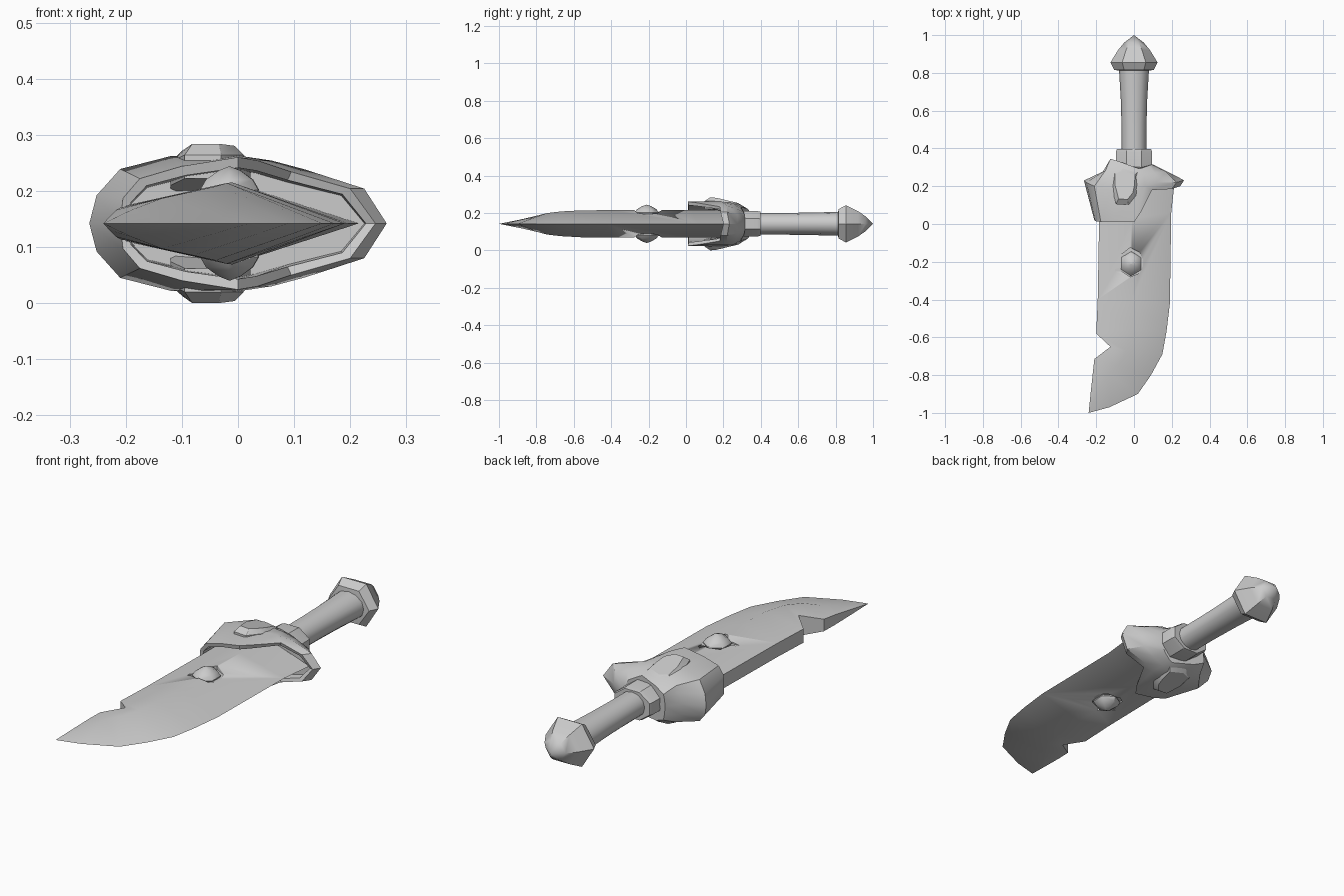
import bpy, bmesh
from math import sin, cos, pi, radians

MID = 0.142  # height of the symmetry plane


def loft(name, rings, angle=35):
    """Skin closed rings of equal length, cap both ends, shade by angle."""
    bm = bmesh.new()
    rows = [[bm.verts.new((x, y, z + MID)) for x, y, z in r] for r in rings]
    n = len(rows[0])
    for a, b in zip(rows, rows[1:]):
        for i in range(n):
            j = (i + 1) % n
            bm.faces.new((a[i], a[j], b[j], b[i]))
    bm.faces.new(rows[0])
    bm.faces.new(rows[-1])
    bmesh.ops.remove_doubles(bm, verts=bm.verts, dist=0.0005)
    bmesh.ops.recalc_face_normals(bm, faces=bm.faces)
    me = bpy.data.meshes.new(name)
    bm.to_mesh(me)
    bm.free()
    ob = bpy.data.objects.new(name, me)
    bpy.context.collection.objects.link(ob)
    bpy.ops.object.select_all(action='DESELECT')
    bpy.context.view_layer.objects.active = ob
    ob.select_set(True)
    bpy.ops.object.shade_smooth_by_angle(angle=radians(angle))
    return ob


def turned(name, sides, profile, angle=35, turn=0):
    """Elliptical rings along y from (y, half width, half height)."""
    ang = [2 * pi * i / sides + turn for i in range(sides)]
    return loft(name, [[(w * cos(a), y, h * sin(a)) for a in ang]
                       for y, w, h in profile], angle)


def prism(name, outline, levels, angle=30):
    """Stack an xy outline at (z, scale) levels about its centre."""
    cx = sum(p[0] for p in outline) / len(outline)
    cy = sum(p[1] for p in outline) / len(outline)
    return loft(name, [[(cx + (x - cx) * s, cy + (y - cy) * s, z)
                        for x, y in outline] for z, s in levels], angle)


# Blade stations: spine (x, y, half thickness), ridge (x, y, half), edge (x, y)
stations = [
    ((-0.185, 0.22, 0.032), (-0.01, 0.22, 0.073), (0.215, 0.22)),
    ((-0.185, 0.00, 0.032), (-0.01, 0.03, 0.073), (0.197, 0.06)),
    ((-0.192, -0.40, 0.032), (-0.01, -0.40, 0.073), (0.19, -0.42)),
    ((-0.200, -0.58, 0.032), (-0.02, -0.56, 0.072), (0.172, -0.57)),
    ((-0.125, -0.65, 0.048), (-0.04, -0.67, 0.066), (0.15, -0.69)),
    ((-0.210, -0.715, 0.028), (-0.08, -0.745, 0.057), (0.09, -0.80)),
    ((-0.217, -0.78, 0.024), (-0.135, -0.79, 0.045), (0.02, -0.90)),
    ((-0.229, -0.89, 0.012), (-0.19, -0.88, 0.024), (-0.13, -0.97)),
    ((-0.24, -1.0, 0), (-0.24, -1.0, 0), (-0.24, -1.0)),
]
blade = loft("blade", [[s, r, (*e, 0), (r[0], r[1], -r[2]), (s[0], s[1], -s[2])]
                       for s, r, e in stations], 38)

# Shallow socket with a crack around each gem
socket = [(-0.065, -0.16), (-0.02, -0.125), (0.03, -0.15), (0.055, -0.205),
          (0.03, -0.26), (-0.02, -0.28), (-0.065, -0.25), (-0.145, -0.257),
          (-0.075, -0.23)]
gem = [(-0.015 + 0.06 * cos(i * pi / 3 + 0.5), -0.21 + 0.065 * sin(i * pi / 3 + 0.5))
       for i in range(6)]
# Raised crest on the guard
crest = [(-0.12, 0.2), (-0.095, 0.105), (-0.03, 0.1), (0.01, 0.15),
         (0.022, 0.21), (0.025, 0.28), (-0.06, 0.31), (-0.12, 0.29)]
for side, s in (("upper", 1), ("lower", -1)):
    cutter = prism(side + "_socket_cutter", socket, [(s * 0.052, 1), (s * 0.12, 1)])
    cutter.hide_render = True
    cutter.hide_set(True)
    cut = blade.modifiers.new(side + "_socket", 'BOOLEAN')
    cut.object = cutter
    cut.solver = 'EXACT'
    prism(side + "_gem", gem, [(s * 0.035, 0.8), (s * 0.06, 1), (s * 0.078, 0.8),
                               (s * 0.094, 0.38), (s * 0.102, 0.01)], 50)
    ob = prism(side + "_guard_crest", crest, [(s * 0.08, 1), (s * 0.122, 1), (s * 0.142, 0.72)])
    for v in ob.data.vertices:  # slope the crest down toward the grip
        v.co.z -= s * max(0, v.co.y - 0.15) * 0.24

# Guard columns, left to right: front rim, widest belt, back shoulder
columns = [
    ((-0.210, 0.02, 0), (-0.265, 0.23, 0), (-0.164, 0.278, 0), (-0.127, 0.335, 0)),
    ((-0.205, 0.015, 0.045), (-0.252, 0.22, 0.05), (-0.164, 0.278, 0.05), (-0.127, 0.34, 0.035)),
    ((-0.175, 0.01, 0.08), (-0.21, 0.20, 0.097), (-0.15, 0.285, 0.085), (-0.125, 0.345, 0.06)),
    ((-0.10, 0.01, 0.102), (-0.12, 0.18, 0.12), (-0.10, 0.28, 0.11), (-0.075, 0.33, 0.08)),
    ((0.0, 0.01, 0.118), (0.0, 0.18, 0.121), (0.01, 0.25, 0.112), (0.02, 0.295, 0.09)),
    ((0.035, 0.06, 0.112), (0.06, 0.20, 0.112), (0.05, 0.26, 0.102), (0.04, 0.295, 0.08)),
    ((0.095, 0.18, 0.092), (0.12, 0.22, 0.096), (0.11, 0.27, 0.08), (0.08, 0.31, 0.06)),
    ((0.20, 0.185, 0.062), (0.225, 0.22, 0.062), (0.17, 0.275, 0.05), (0.095, 0.315, 0.03)),
    ((0.245, 0.20, 0), (0.265, 0.232, 0), (0.18, 0.275, 0), (0.10, 0.315, 0)),
]
lower = [[(x, y, -z) for x, y, z in c] for c in columns[-2:0:-1]]
loop = columns + lower
rim = [c[0] for c in loop]
inner = [(x * 0.93, y + 0.004, z * 0.84) for x, y, z in rim]
deep = [(x * 0.92, max(y, 0.225), z * 0.8) for x, y, z in rim]
loft("guard", [deep, inner] + [[c[k] for c in loop] for k in range(4)], 32)

# Collar, grip and pommel
turned("collar", 8, [(0.27, 0.104, 0.074), (0.38, 0.104, 0.074), (0.397, 0.098, 0.07),
                     (0.397, 0.06, 0.05)], 30, pi / 8)
turned("grip", 12, [(0.38, 0.065, 0.058), (0.52, 0.066, 0.058), (0.66, 0.07, 0.06),
                    (0.83, 0.08, 0.064)], 40)
turned("pommel", 6, [(0.812, 0.07, 0.06), (0.815, 0.105, 0.09), (0.855, 0.125, 0.115),
                     (0.92, 0.085, 0.078), (0.96, 0.052, 0.046), (1.0, 0, 0)], 45)
